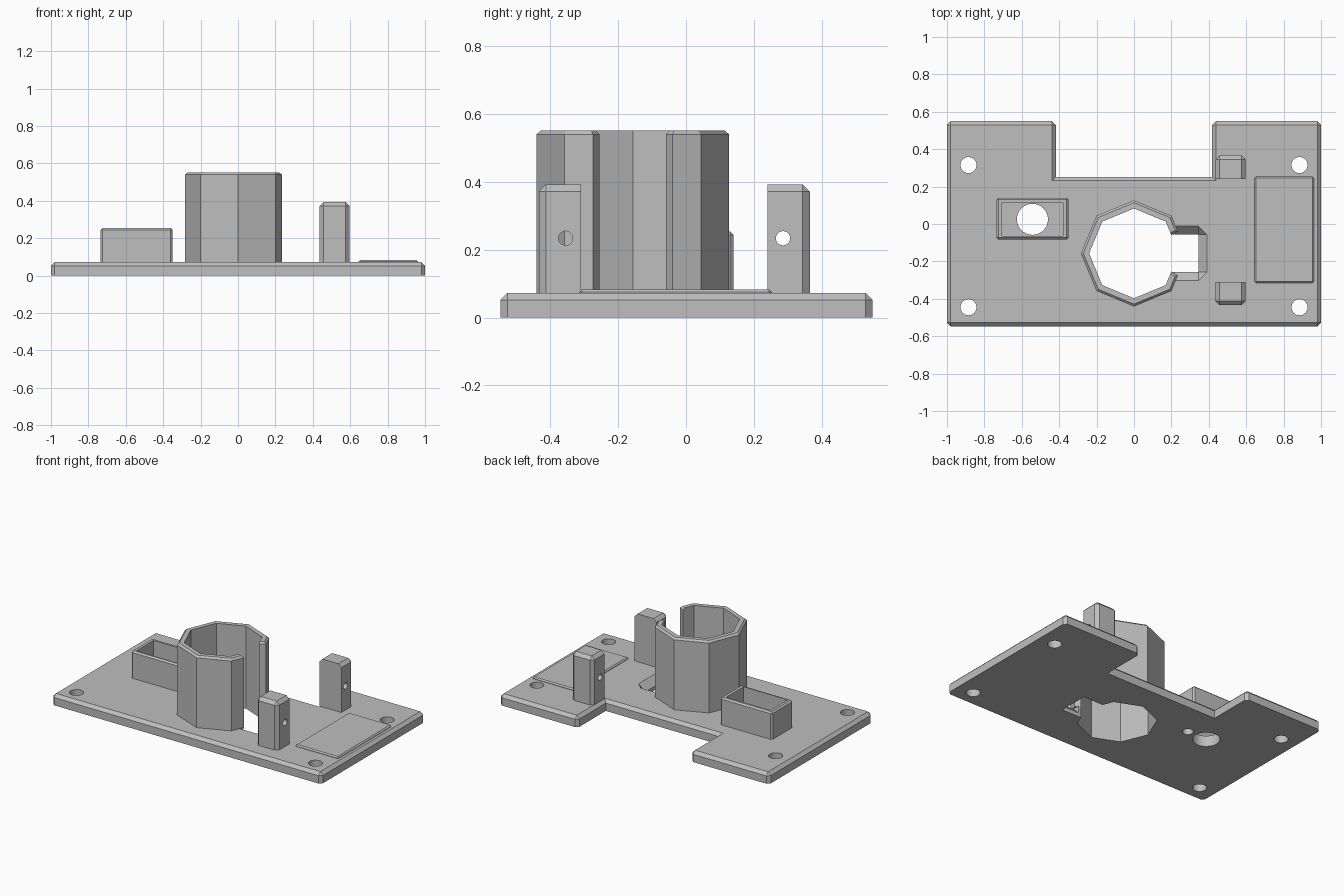
import bpy, bmesh
from math import cos, sin, pi, radians

cube = bpy.data.objects.get("Cube")
if cube:
    bpy.data.objects.remove(cube, do_unlink=True)

grey = bpy.data.materials.new("plain_grey")
colour = (0.52, 0.52, 0.52, 1)
grey.diffuse_color = colour
grey.use_nodes = True
grey.node_tree.nodes["Principled BSDF"].inputs["Base Color"].default_value = colour

TOP = 0.072            # top of the base plate
CY = -0.157            # centre line of the round holder


def finish(name, bm):
    bmesh.ops.recalc_face_normals(bm, faces=bm.faces[:])
    mesh = bpy.data.meshes.new(name)
    bm.to_mesh(mesh)
    bm.free()
    mesh.materials.append(grey)
    obj = bpy.data.objects.new(name, mesh)
    bpy.context.collection.objects.link(obj)
    return obj


def prism(name, outline, z0, z1, chamfer=0, keep=None):
    """Extrude an outline upward and chamfer the edges that keep() accepts."""
    bm = bmesh.new()
    face = bm.faces.new([bm.verts.new((x, y, z0)) for x, y in outline])
    ext = bmesh.ops.extrude_face_region(bm, geom=[face])
    for v in ext["geom"]:
        if isinstance(v, bmesh.types.BMVert):
            v.co.z = z1
    bmesh.ops.recalc_face_normals(bm, faces=bm.faces[:])
    if chamfer:
        edges = []
        for e in bm.edges:
            a, b = (v.co for v in e.verts)
            on_bottom = max(a.z, b.z) < z0 + 1e-5
            if not on_bottom and e.is_convex and (keep is None or keep(a, b)):
                edges.append(e)
        bmesh.ops.bevel(bm, geom=edges, offset=chamfer, offset_type='OFFSET',
                        segments=1, profile=0.5, affect='EDGES')
    return finish(name, bm)


def rect(x0, x1, y0, y1):
    return [(x0, y0), (x1, y0), (x1, y1), (x0, y1)]


def ring(x, y, r, n):
    return [(x + r * cos(2 * pi * i / n), y + r * sin(2 * pi * i / n)) for i in range(n)]


def cut(obj, *cutters):
    for cutter in cutters:
        cutter.hide_render = True
        mod = obj.modifiers.new("cut", 'BOOLEAN')
        mod.operation = 'DIFFERENCE'
        mod.solver = 'EXACT'
        mod.object = cutter
        bpy.context.view_layer.objects.active = obj
        bpy.ops.object.modifier_apply(modifier=mod.name)
        bpy.data.objects.remove(cutter, do_unlink=True)


# Base plate with a notch in the back edge
half = [(0, -0.547), (1, -0.547), (1, 0.55), (0.418, 0.55), (0.418, 0.252)]
outline = half[1:] + [(-x, y) for x, y in reversed(half[1:])]
plate = prism("base_plate", outline, 0, TOP, 0.02)

# Corner screw holes, holder opening, connector holes
for x in (-0.885, 0.885):
    for y in (-0.445, 0.315):
        cut(plate, prism("screw_cutter", ring(x, y, 0.043, 32), -0.1, 0.2))
cut(plate,
    prism("holder_cutter", ring(0, CY, 0.24, 8), -0.1, 0.2),
    prism("cable_cutter", ring(-0.543, 0.025, 0.083, 32), -0.1, 0.2),
    prism("pin_cutter", ring(-0.4, 0.025, 0.033, 24), -0.1, 0.06),
    prism("slot_cutter", rect(0.1, 0.345, CY - 0.1, CY + 0.1), -0.1, 0.2))

# Sloped sides of the side slot, clipped at the far corners
bm = bmesh.new()
for s in (-1, 1):
    for x, w, z in ((0.22, 0.1, 0.027), (0.345, 0.1, 0.027), (0.22, 0.145, TOP),
                    (0.345, 0.145, TOP), (0.39, 0.1, TOP), (0.22, 0.145, 0.1),
                    (0.345, 0.145, 0.1), (0.39, 0.1, 0.1)):
        bm.verts.new((x, CY + s * w, z))
bmesh.ops.convex_hull(bm, input=bm.verts[:])
cut(plate, finish("slope_cutter", bm))

# Octagonal open holder: a C-shaped wall
corners = [radians(45 * i) for i in range(1, 8)]


def c_side(r, x, w):
    pts = [(r * cos(a), CY + r * sin(a)) for a in corners]
    return [(x, CY + w)] + pts + [(x, CY - w)]


wall = c_side(0.284, 0.235, 0.117) + c_side(0.24, 0.199, 0.098)[::-1]


def outer_rim(a, b):
    m = (a + b) / 2
    return abs(a.z - b.z) < 1e-5 and (m.x ** 2 + (m.y - CY) ** 2) ** 0.5 > 0.23


prism("octagonal_holder", wall, TOP, 0.552, 0.012, outer_rim)

# Open rectangular connector box
box = prism("connector_box", rect(-0.735, -0.35, -0.083, 0.14), TOP, 0.254, 0.01)
cut(box, prism("pocket_cutter", rect(-0.707, -0.38, -0.065, 0.116), 0, 0.4))

# Two upright posts, chamfered on all but their inner faces
for name, inner, outer, hole_y in (("front_post", -0.31, -0.434, -0.355),
                                   ("back_post", 0.241, 0.365, 0.286)):
    post = prism(name, rect(0.436, 0.597, min(inner, outer), max(inner, outer)),
                 TOP, 0.393, 0.021,
                 lambda a, b: abs(a.y - inner) > 1e-4 or abs(b.y - inner) > 1e-4)
    drill = prism("drill_cutter", ring(0, 0, 0.021, 24), -0.3, 0.3)
    drill.rotation_euler.y = pi / 2
    drill.location = (0.516, hole_y, 0.234)
    bpy.context.view_layer.update()
    cut(post, drill)

# Thin raised pad
prism("raised_pad", rect(0.645, 0.962, -0.315, 0.253), TOP, 0.083, 0.008)

# Smooth the round holes and keep the flat faces crisp
for obj in bpy.data.objects:
    if obj.type == 'MESH' and grey.name in obj.data.materials:
        bpy.ops.object.select_all(action='DESELECT')
        obj.select_set(True)
        bpy.context.view_layer.objects.active = obj
        bpy.ops.object.shade_smooth_by_angle(angle=radians(30))
